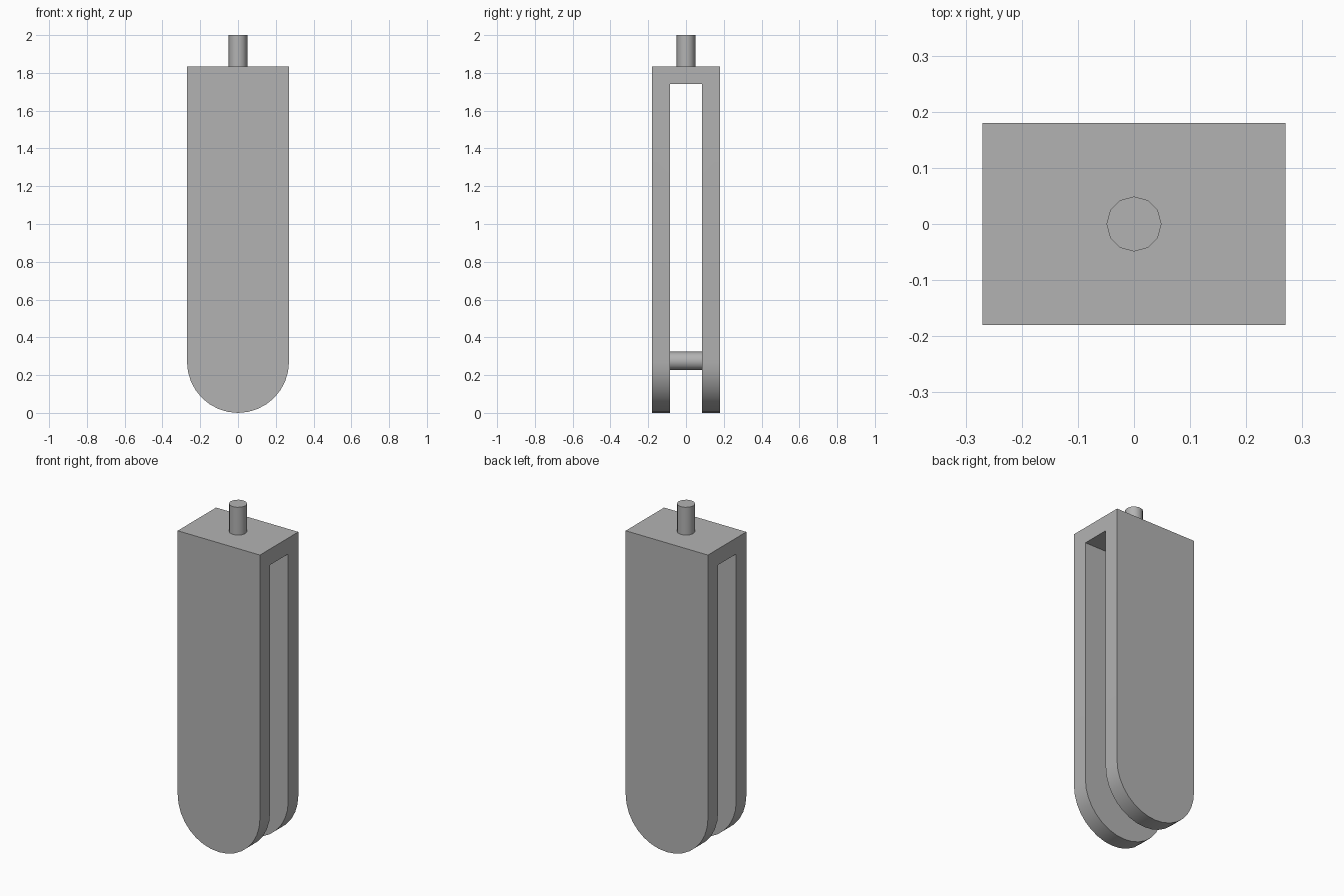
import bpy, bmesh
from math import pi, sin, cos, radians
from mathutils import Vector

default = bpy.data.objects.get("Cube")
if default:
    bpy.data.objects.remove(default, do_unlink=True)

HALF_W, HALF_D, TOP = 0.27, 0.18, 1.835     # fork body
SLOT_HALF, SLOT_TOP = 0.085, 1.74           # gap between the arms
ROD_R = 0.049

grey = bpy.data.materials.new("plain grey")
grey.use_nodes = True
colour = (0.45, 0.45, 0.45, 1)
grey.diffuse_color = colour
grey.node_tree.nodes["Principled BSDF"].inputs["Base Color"].default_value = colour


def make_object(name, bm):
    bmesh.ops.recalc_face_normals(bm, faces=bm.faces)
    mesh = bpy.data.meshes.new(name)
    bm.to_mesh(mesh)
    bm.free()
    mesh.materials.append(grey)
    obj = bpy.data.objects.new(name, mesh)
    bpy.context.collection.objects.link(obj)
    return obj


def smooth(obj):
    bpy.ops.object.select_all(action='DESELECT')
    obj.select_set(True)
    bpy.context.view_layer.objects.active = obj
    bpy.ops.object.shade_smooth_by_angle(angle=radians(40))


def extrude(name, points, start, direction):
    """Prism from a closed outline of 3D points."""
    bm = bmesh.new()
    face = bm.faces.new([bm.verts.new(Vector(p) + Vector(start)) for p in points])
    new = bmesh.ops.extrude_face_region(bm, geom=[face])["geom"]
    bmesh.ops.translate(bm, vec=direction,
                        verts=[v for v in new if isinstance(v, bmesh.types.BMVert)])
    return make_object(name, bm)


# Fork body: round-ended slab
arc = [pi + pi * i / 16 for i in range(17)]
outline = [(HALF_W * cos(a), 0, HALF_W + HALF_W * sin(a)) for a in arc]
outline += [(HALF_W, 0, TOP), (-HALF_W, 0, TOP)]
fork = extrude("fork_body", outline, (0, -HALF_D, 0), (0, 2 * HALF_D, 0))

# Slot between the two arms
slot = [(0, -SLOT_HALF, -0.2), (0, SLOT_HALF, -0.2),
        (0, SLOT_HALF, SLOT_TOP), (0, -SLOT_HALF, SLOT_TOP)]
cutter = extrude("slot_cutter", slot, (-0.5, 0, 0), (1, 0, 0))
cutter.hide_render = True
cut = fork.modifiers.new("slot", 'BOOLEAN')
cut.operation, cut.solver, cut.object = 'DIFFERENCE', 'EXACT', cutter
bpy.ops.object.select_all(action='DESELECT')
fork.select_set(True)
bpy.context.view_layer.objects.active = fork
bpy.ops.object.modifier_apply(modifier=cut.name)
bpy.data.objects.remove(cutter, do_unlink=True)
smooth(fork)

# Top stem and axle pin
ring = [2 * pi * i / 12 for i in range(12)]
stem = extrude("top_stem", [(ROD_R * cos(a), ROD_R * sin(a), 0) for a in ring],
               (0, 0, TOP - 0.01), (0, 0, 2.01 - TOP))
pin = extrude("axle_pin", [(ROD_R * cos(a), 0, ROD_R * sin(a)) for a in ring],
              (0, -SLOT_HALF - 0.01, 0.275), (0, 2 * SLOT_HALF + 0.02, 0))
smooth(stem)
smooth(pin)
